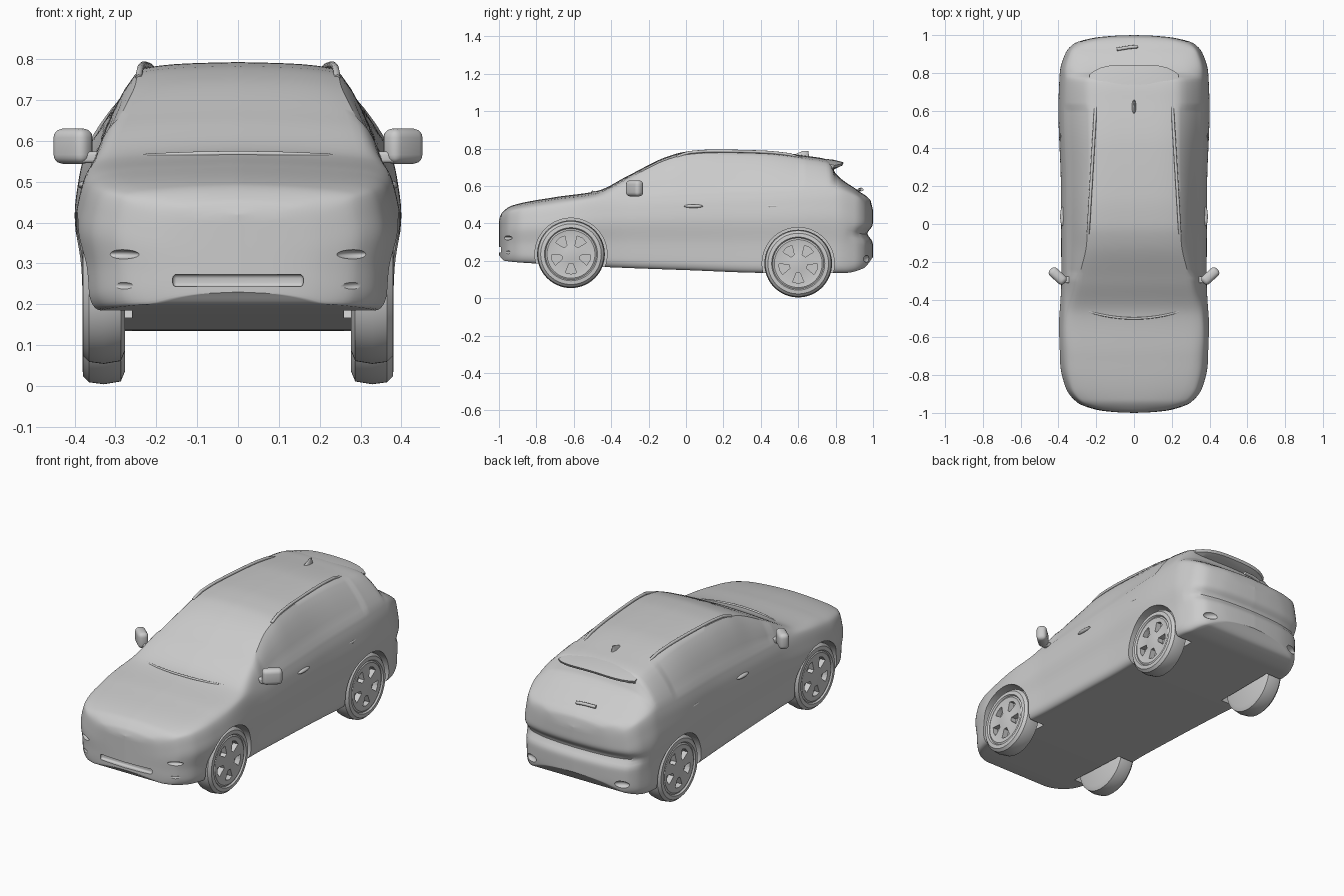
import bpy, bmesh
from math import sin, cos, pi, exp, radians
from mathutils import Vector

if "Cube" in bpy.data.objects:
    bpy.data.objects.remove(bpy.data.objects["Cube"])

paint = bpy.data.materials.new("plain grey")
paint.use_nodes = True
GREY = (0.6, 0.6, 0.6, 1)
paint.diffuse_color = GREY
paint.node_tree.nodes["Principled BSDF"].inputs["Base Color"].default_value = GREY


def curve(keys, t):
    """Smooth interpolation without overshoot through (t, value) keys."""
    if t <= keys[0][0]:
        return keys[0][1]
    if t >= keys[-1][0]:
        return keys[-1][1]
    slopes = [(b[1] - a[1]) / (b[0] - a[0]) for a, b in zip(keys, keys[1:])]

    def tangent(i):
        if i == 0 or i == len(slopes):
            return slopes[min(i, len(slopes) - 1)]
        p, q = slopes[i - 1], slopes[i]
        return 2 * p * q / (p + q) if p * q > 0 else 0

    i = max(k for k in range(len(slopes)) if keys[k][0] <= t)
    (a, va), (b, vb) = keys[i], keys[i + 1]
    h, u = b - a, (t - a) / (b - a)
    v = 1 - u
    return (va * v * v * (1 + 2 * u) + vb * u * u * (3 - 2 * u)
            + h * u * v * (tangent(i) * v - tangent(i + 1) * u))


def finish(ob, name, angle=35):
    ob.name = ob.data.name = name
    ob.data.materials.clear()
    ob.data.materials.append(paint)
    bpy.ops.object.select_all(action="DESELECT")
    ob.select_set(True)
    bpy.context.view_layer.objects.active = ob
    bpy.ops.object.shade_smooth_by_angle(angle=radians(angle))
    return ob


def loft(name, rings, wrap_rings=False, wrap_points=True, caps=False):
    """Skin a list of equal rings of points."""
    bm = bmesh.new()
    rows = [[bm.verts.new(p) for p in ring] for ring in rings]
    n, m = len(rows), len(rows[0])
    for i in range(n if wrap_rings else n - 1):
        for j in range(m if wrap_points else m - 1):
            a, b = rows[i], rows[(i + 1) % n]
            k = (j + 1) % m
            bm.faces.new((a[j], a[k], b[k], b[j]))
    if caps:
        bm.faces.new(rows[0])
        bm.faces.new(rows[-1])
    bmesh.ops.remove_doubles(bm, verts=bm.verts, dist=1e-5)
    bmesh.ops.recalc_face_normals(bm, faces=bm.faces)
    mesh = bpy.data.meshes.new(name)
    bm.to_mesh(mesh)
    bm.free()
    ob = bpy.data.objects.new(name, mesh)
    bpy.context.collection.objects.link(ob)
    return finish(ob, name)


def solid(name, kind, loc, half, rot=(0, 0, 0), bevel=0, **options):
    """Primitive with given half sizes."""
    getattr(bpy.ops.mesh, f"primitive_{kind}_add")(location=loc, rotation=rot, **options)
    ob = bpy.context.object
    ob.scale = half
    bpy.ops.object.transform_apply(location=False, rotation=False, scale=True)
    if bevel:
        mod = ob.modifiers.new("round", "BEVEL")
        mod.width, mod.segments = bevel, 4
        bpy.ops.object.modifier_apply(modifier="round")
    return finish(ob, name)


def cut(ob, cutter):
    mod = ob.modifiers.new("cut", "BOOLEAN")
    mod.operation, mod.solver, mod.object = "DIFFERENCE", "EXACT", cutter
    bpy.context.view_layer.objects.active = ob
    bpy.ops.object.modifier_apply(modifier="cut")
    bpy.data.objects.remove(cutter)


def rod(name, points, radius):
    data = bpy.data.curves.new(name, "CURVE")
    data.dimensions, data.bevel_depth, data.use_fill_caps = "3D", radius, True
    line = data.splines.new("POLY")
    line.points.add(len(points) - 1)
    for p, co in zip(line.points, points):
        p.co = (*co, 1)
    data.materials.append(paint)
    ob = bpy.data.objects.new(name, data)
    bpy.context.collection.objects.link(ob)


# Body curves along the length
WIDTH = [(-1, 0), (-.996, .1), (-.983, .2), (-.945, .3), (-.87, .36), (-.75, .39), (-.6, .4),
         (-.3, .385), (.2, .387), (.6, .4), (.8, .393), (.9, .365), (.955, .32), (.985, .22),
         (.997, .1), (1, 0)]
TOP = [(-1, .42), (-.985, .455), (-.93, .495), (-.7, .54), (-.48, .572), (-.3, .66), (-.1, .757),
       (0, .783), (.15, .793), (.4, .788), (.65, .76), (.775, .735), (.79, .68), (.92, .575),
       (.985, .525), (1, .47)]
BOTTOM = [(-1, .23), (-.97, .2), (-.8, .185), (-.4, .165), (0, .15), (.45, .135), (.85, .135),
          (.95, .16), (1, .22)]
BELT = [(-1, .4), (-.93, .465), (-.7, .5), (-.47, .535), (-.3, .55), (0, .565), (.5, .585),
        (.75, .59), (.92, .54), (1, .45)]
ROOF = [(-1, .78), (-.47, .8), (-.3, .76), (-.1, .65), (.6, .58), (.78, .58), (.82, .66), (1, .76)]
STEPS = 6


def section(y):
    w, top, low, belt = (curve(c, y) for c in (WIDTH, TOP, BOTTOM, BELT))
    rise = belt - low
    shape = [(0, low), (.88 * w, low), (.96 * w, low + .04), (.97 * w, low + .35 * rise),
             (w, low + .62 * rise), (.975 * w, low + .82 * rise), (.92 * w, belt),
             (curve(ROOF, y) * w, top - .016), (.3 * w, top - .003), (0, top)]
    xs = [(i, p[0]) for i, p in enumerate(shape)]
    zs = [(i, p[1]) for i, p in enumerate(shape)]
    half = []
    for k in range((len(shape) - 1) * STEPS + 1):
        t = k / STEPS
        x, z = curve(xs, t), curve(zs, t)
        if 6.1 < t < 6.9 and -.27 < y < .62:      # side windows set in
            x -= .007
        # hollow between tailgate and bumper
        hollow = .03 * exp(-((z - .345) / .03) ** 2) * min(1, max(0, (y - .85) / .1))
        half.append((x, y - hollow, z))
    return half + [(-x, yy, z) for x, yy, z in half[-2:0:-1]]


COUNT = 130
body = loft("body", [section(sin(pi * (i / COUNT - .5))) for i in range(COUNT + 1)])

# Wheel arches, lamp recesses, bumper pockets and intake
AXLES = {"front": (-.615, .235), "rear": (.6, .185)}
for side in (1, -1):
    for y, z in AXLES.values():
        cut(body, solid("arch_cutter", "cylinder", (side * .38, y, z), (.193, .193, .12),
                        (0, pi / 2, 0), vertices=64))
    cut(body, solid("lamp_cutter", "uv_sphere", (side * .285, -.96, .322), (.05, .022, .012),
                    (0, 0, side * .5)))
    cut(body, solid("fog_cutter", "uv_sphere", (side * .29, -.96, .245), (.05, .018, .012),
                    (0, 0, side * .5)))
    cut(body, solid("pocket_cutter", "uv_sphere", (side * .28, .975, .21), (.045, .025, .02),
                    (0, 0, -side * .5)))
cut(body, solid("intake_cutter", "cube", (0, -1, .258), (.16, .025, .015), bevel=.01))
finish(body, "body")

# Wheels: turned profile with five tapered openings
TYRE = [(-.052, 0), (-.052, .15), (-.042, .174), (0, .181), (.036, .176), (.05, .162), (.052, .142),
        (.044, .136), (.048, .128), (.045, .11), (.047, .045), (.05, .03), (.05, 0)]
for side, label in ((1, "left"), (-1, "right")):
    for end, (y, z) in AXLES.items():
        centre = Vector((side * .329, y, z))
        rings = []
        for i in range(64):
            a = 2 * pi * i / 64
            rings.append([centre + Vector((side * x, r * cos(a), r * sin(a))) for x, r in TYRE])
        wheel = loft(f"{end}_{label}_wheel", rings, wrap_rings=True, wrap_points=False)
        for k in range(5):
            a = 2 * pi * k / 5 - pi / 2
            out, across = Vector((0, cos(a), sin(a))), Vector((0, -sin(a), cos(a)))
            outline = [(.05, -.01), (.098, -.03), (.106, 0), (.098, .03), (.05, .01)]
            cutter = loft("spoke_cutter", [[centre + out * r + across * s + Vector((side * d, 0, 0))
                                            for r, s in outline] for d in (.015, .08)], caps=True)
            cut(wheel, cutter)
        finish(wheel, wheel.name)

    # Wing mirror on a short arm
    solid(f"{label}_mirror", "cube", (side * .404, -.275, .587), (.052, .027, .043),
          (0, 0, side * radians(42)), bevel=.022)
    solid(f"{label}_mirror_arm", "cube", (side * .36, -.295, .56), (.025, .018, .014), bevel=.008)
    # Door handles
    for end, y in (("front", .04), ("rear", .47)):
        solid(f"{end}_{label}_handle", "uv_sphere", (side * .379, y, .492), (.012, .05, .01))
    # Roof rail following the roof edge
    rail = []
    for i in range(21):
        y = -.05 + .67 * i / 20
        fade = min(1, i / 2, (20 - i) / 2)
        rail.append((side * (.243 - .04 * i / 20), y, curve(TOP, y) - .018 + .012 * fade))
    rod(f"{label}_roof_rail", rail, .008)

# Tailgate spoiler
BLADE = [(.7, .75), (.79, .74), (.843, .726), (.836, .712), (.78, .685), (.72, .69)]
blade_rings = []
for i in range(17):
    k = i / 8 - 1
    blade_rings.append([(.235 * k, y - .05 * k ** 4 * (y > .75), z - .016 * k * k) for y, z in BLADE])
loft("spoiler", blade_rings, caps=True)

# Roof fin: tapered blade leaning back
loft("roof_fin", [[(w * cos(a), y + l * sin(a), z) for a in (pi * i / 6 for i in range(12))]
                  for w, l, y, z in ((.014, .05, .61, .755), (.008, .03, .625, .775),
                                     (.004, .012, .642, .788))], caps=True)

# Rear wiper and windscreen cowl
rod("rear_wiper", [(-.09, .925, .578), (-.03, .935, .582), (.02, .94, .58)], .009)
rod("cowl_strip", [(.25 * k, -.5 + .04 * k * k, .569 - .008 * k * k)
                   for k in (i / 8 - 1 for i in range(17))], .006)
